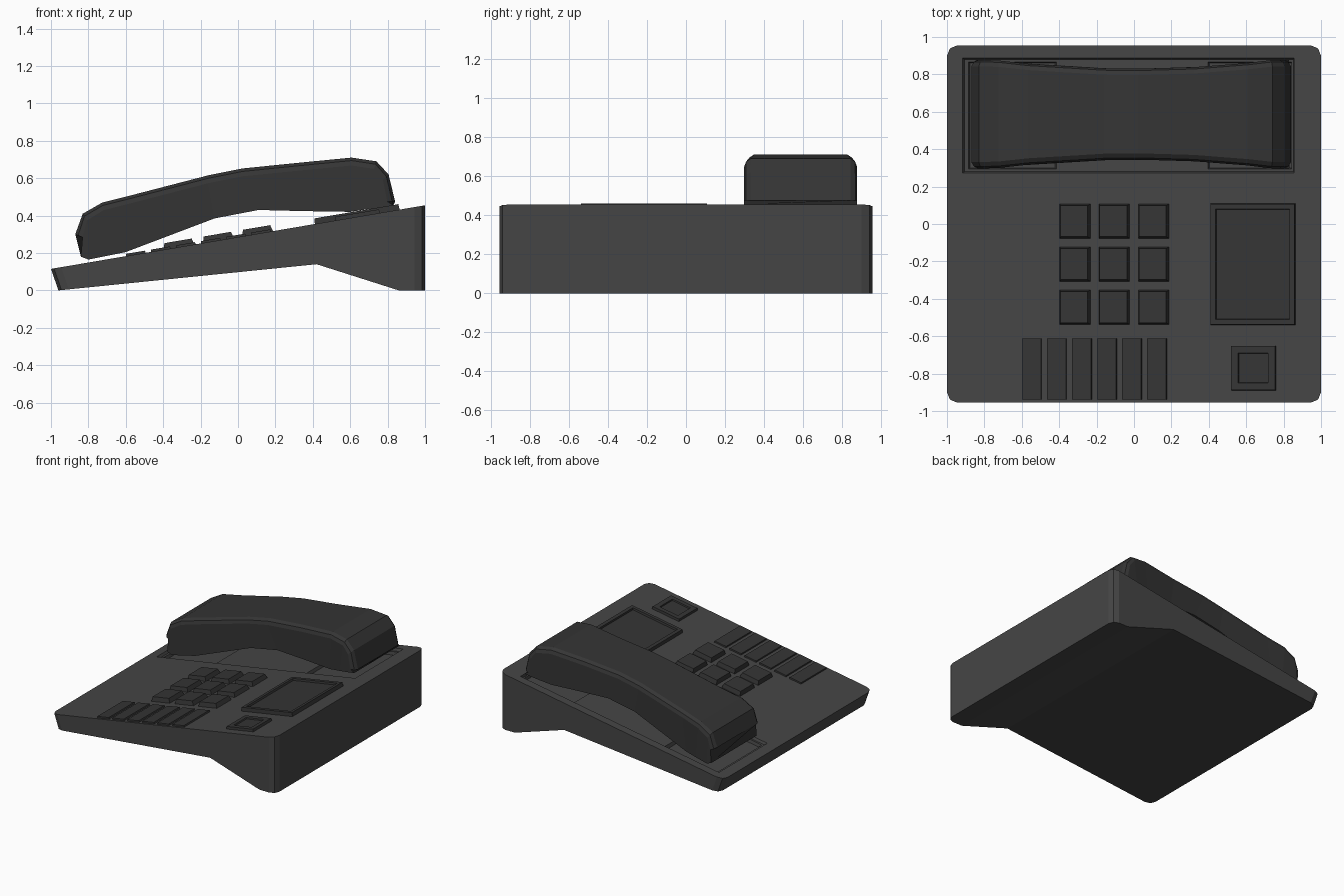
import bpy, bmesh, math

if "Cube" in bpy.data.objects:
    bpy.data.objects.remove(bpy.data.objects["Cube"])

SLOPE = 0.17
N = math.sqrt(1 + SLOPE ** 2)


def material(name, v):
    m = bpy.data.materials.new(name)
    m.diffuse_color = (v, v, v, 1)
    m.use_nodes = True
    m.node_tree.nodes["Principled BSDF"].inputs["Base Color"].default_value = m.diffuse_color
    return m


BODY, DARK = material("body_grey", 0.06), material("dark_grey", 0.035)


def on_top(x, y, h):
    """Point at height h above the sloping top of the base."""
    return (x - h * SLOPE / N, y, 0.285 + SLOPE * x + h / N)


def finish(name, bm, mat):
    bmesh.ops.recalc_face_normals(bm, faces=bm.faces)
    me = bpy.data.meshes.new(name)
    bm.to_mesh(me)
    bm.free()
    me.materials.append(mat)
    ob = bpy.data.objects.new(name, me)
    bpy.context.collection.objects.link(ob)
    return ob


def slab(name, x, y, h, taper=(0.0, 0.0), rim=0.0, drop=0.0, mat=DARK):
    """Tapered block on the slope, optionally with a sunken centre."""
    bm = bmesh.new()
    rings = []
    for k in (0, 1):
        a, b = k * taper[0], k * taper[1]
        rings.append([bm.verts.new(on_top(px, py, h[k])) for px, py in (
            (x[0] + a, y[0] + a), (x[1] - b, y[0] + a),
            (x[1] - b, y[1] - a), (x[0] + a, y[1] - a))])
    lo, hi = rings
    bm.faces.new(lo[::-1])
    top = bm.faces.new(hi)
    for i in range(4):
        j = (i + 1) % 4
        bm.faces.new((lo[i], lo[j], hi[j], hi[i]))
    if rim:
        bmesh.ops.recalc_face_normals(bm, faces=bm.faces)
        bmesh.ops.inset_individual(bm, faces=[top], thickness=rim, depth=0)
        bmesh.ops.inset_individual(bm, faces=[top], thickness=0.004, depth=-drop)
    return finish(name, bm, mat)


# Wedge base with foot at the right and rounded corners
bm = bmesh.new()
profile = [(-1, 0.115), (-0.96, 0), (0.42, 0.14), (0.86, 0), (1, 0), (1, 0.455)]
side = bm.faces.new([bm.verts.new((x, -0.955, z)) for x, z in profile])
ext = bmesh.ops.extrude_face_region(bm, geom=[side])
bmesh.ops.translate(bm, vec=(0, 1.91, 0),
                    verts=[v for v in ext["geom"] if isinstance(v, bmesh.types.BMVert)])
bmesh.ops.recalc_face_normals(bm, faces=bm.faces)
corners = [e for e in bm.edges
           if abs(e.verts[0].co.y - e.verts[1].co.y) < 0.01
           and (all(v.co.x > 0.99 for v in e.verts) or all(v.co.x < -0.95 for v in e.verts))]
bmesh.ops.bevel(bm, geom=corners, offset=0.055, segments=2, profile=0.5, affect='EDGES')
base = finish("base", bm, BODY)

# Handset cradle recess with a deeper well at each end
cutters = [
    slab("cradle_cutter", (-0.93, 0.86), (0.26, 0.90), (0.0, -0.02), (0.02, 0.01)),
    slab("left_well_cutter", (-0.90, -0.40), (0.285, 0.875), (0.0, -0.045), (0.015, 0.03)),
    slab("right_well_cutter", (0.38, 0.845), (0.285, 0.875), (0.0, -0.045), (0.015, 0.01)),
]
bpy.context.view_layer.objects.active = base
for c in cutters:
    for v in c.data.vertices:        # lift the open side clear of the surface
        if v.index < 4:
            v.co.z += 0.03
    mod = base.modifiers.new("cut", 'BOOLEAN')
    mod.operation, mod.solver, mod.object = 'DIFFERENCE', 'EXACT', c
    bpy.ops.object.modifier_apply(modifier=mod.name)
    bpy.data.objects.remove(c)

# Number keys
for i, x in enumerate((-0.40, -0.19, 0.02)):
    for j, y in enumerate((-0.54, -0.31, -0.08)):
        slab(f"number_key_{i}_{j}", (x, x + 0.17), (y, y + 0.19), (-0.01, 0.034), (0.012, 0.012))

# Function keys along the front
for i in range(6):
    x = -0.60 + i * 0.134
    slab(f"function_key_{i}", (x, x + 0.108), (-0.94, -0.61), (-0.01, 0.012), (0.002, 0.004))

# Display and square button with sunken centres
slab("display", (0.41, 0.865), (-0.54, 0.11), (-0.01, 0.03), (0.003, 0.003), 0.038, 0.015)
slab("square_button", (0.52, 0.76), (-0.89, -0.65), (-0.01, 0.02), (0.003, 0.003), 0.052, 0.01)

# Handset: paired top and bottom profile points, waisted in plan, chamfered on top
top = [(-0.87, 0.30), (-0.83, 0.41), (-0.725, 0.47), (-0.565, 0.51), (-0.16, 0.615), (0.025, 0.652),
       (0.32, 0.682), (0.607, 0.71), (0.74, 0.69), (0.805, 0.62), (0.84, 0.475)]
bottom = [(-0.84, 0.18), (-0.80, 0.165), (-0.70, 0.185), (-0.60, 0.205), (-0.125, 0.385), (0.11, 0.43),
          (0.35, 0.424), (0.60, 0.42), (0.70, 0.435), (0.78, 0.447), (0.83, 0.455)]


def half_width(x):
    return 0.29 - 0.047 * max(0, 1 - (x / 0.75) ** 2)


bm = bmesh.new()
grid = []
for (x, z), (xb, zb) in zip(top, bottom):
    w = half_width(x)
    dx, dz = max(-0.7, min(0.68, x)) - x, min(0, zb + 0.05 - z)
    d = math.hypot(dx, dz)
    row = [(xb, -half_width(xb), zb)]
    arc = ((0.0, 0.042), (0.01, 0.016), (0.034, 0.0))
    for sy, steps in ((-1, arc), (1, arc[::-1])):
        row += [(x + dx / d * s, sy * (w - a), z + dz / d * s) for a, s in steps]
    row.append((xb, half_width(xb), zb))
    grid.append([bm.verts.new((p[0], p[1] + 0.587, p[2])) for p in row])
for r, s in zip(grid, grid[1:]):
    for k in range(len(r)):
        n = (k + 1) % len(r)
        bm.faces.new((r[k], r[n], s[n], s[k]))
bm.faces.new(grid[0])
bm.faces.new(grid[-1][::-1])
finish("handset", bm, DARK)
